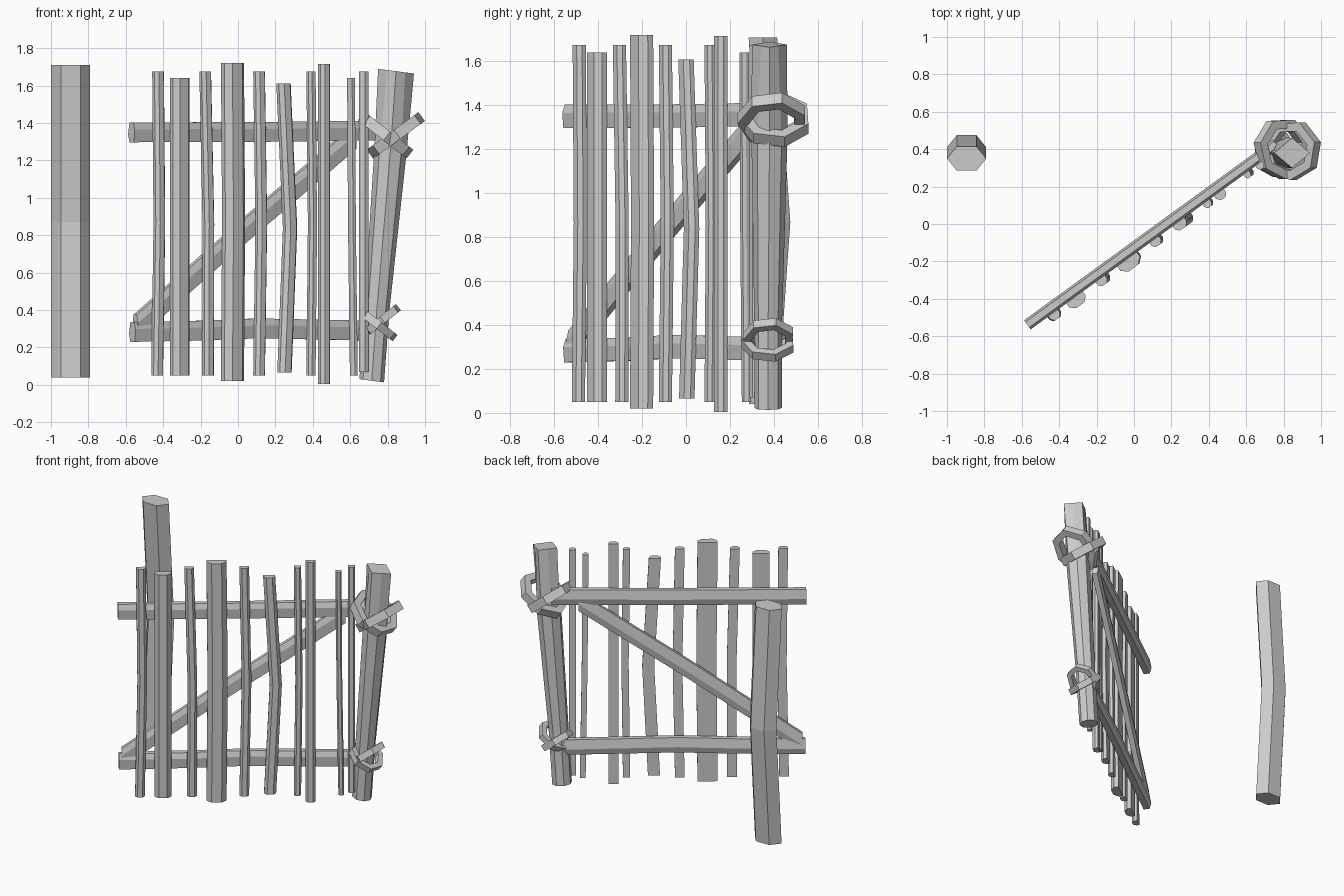
import bpy, bmesh, math
from mathutils import Vector, Matrix

if "Cube" in bpy.data.objects:
    bpy.data.objects.remove(bpy.data.objects["Cube"])

A = math.radians(36)                                  # gate swings open by this angle
D = Vector((math.cos(A), math.sin(A), 0))             # along the gate
N = Vector((math.sin(A), -math.cos(A), 0))            # towards the gate's front
X, Y, Z = Vector((1, 0, 0)), Vector((0, 1, 0)), Vector((0, 0, 1))
BASE = Vector((0, -0.125, 0))                         # gate centre line at x = 0


def loft(name, rings, closed=False):
    """Skin equal-length rings of points into a flat-shaded solid."""
    bm = bmesh.new()
    rows = [[bm.verts.new(p) for p in r] for r in rings]
    n = len(rows[0])
    pairs = list(zip(rows, rows[1:]))
    if closed:
        pairs.append((rows[-1], rows[0]))
    else:
        bm.faces.new(rows[0])
        bm.faces.new(rows[-1])
    for a, b in pairs:
        for i in range(n):
            j = (i + 1) % n
            bm.faces.new((a[i], a[j], b[j], b[i]))
    bmesh.ops.recalc_face_normals(bm, faces=bm.faces)
    me = bpy.data.meshes.new(name)
    bm.to_mesh(me)
    bm.free()
    ob = bpy.data.objects.new(name, me)
    bpy.context.collection.objects.link(ob)
    return ob


def ring(c, u, v, section):
    return [c + u * a + v * b for a, b in section]


def ngon(n, ru, rv, start=0.0):
    return [(ru * math.cos(start + math.tau * i / n), rv * math.sin(start + math.tau * i / n))
            for i in range(n)]


def gate_point(x, z):
    return BASE + D * (x / D.x) + Z * z


# Split-log section: flat sides, shallow ridge front and back
def beam(h, t):
    return [(h, t * 0.55), (h * 0.3, t), (-h, t * 0.8), (-h, -t * 0.6), (-h * 0.2, -t), (h, -t * 0.6)]


# Horizontal rails
for name, pts in (("top_rail", [(-0.57, 1.35), (0.1, 1.352), (0.76, 1.36)]),
                  ("bottom_rail", [(-0.565, 0.283), (-0.2, 0.29), (0.1, 0.302), (0.72, 0.29)])):
    loft(name, [ring(gate_point(x, z), Z, N, beam(0.053, 0.03)) for x, z in pts])

# Diagonal brace, with ends cut upright against the rails
loft("diagonal_brace", [ring(gate_point(x, z), Z, N, beam(0.065, 0.026))
                        for x, z in ((-0.55, 0.31), (0.05, 0.84), (0.62, 1.325))])

# Pickets: x, width, bottom z, top z, sideways shift at bottom / middle / top
pickets = [(-0.425, 0.06, 0.05, 1.675, 0.0, 0.012, 0.005),
           (-0.305, 0.105, 0.05, 1.64, 0.0, 0.0, 0.0),
           (-0.163, 0.06, 0.05, 1.675, 0.01, 0.012, -0.005),
           (-0.025, 0.125, 0.02, 1.72, 0.0, 0.006, 0.0),
           (0.12, 0.06, 0.05, 1.675, 0.0, 0.012, 0.0),
           (0.255, 0.075, 0.065, 1.61, 0.0, 0.03, -0.005),
           (0.398, 0.045, 0.05, 1.675, 0.0, 0.008, 0.0),
           (0.467, 0.062, 0.005, 1.715, 0.0, 0.0, 0.0),
           (0.617, 0.036, 0.05, 1.64, 0.01, 0.0, -0.005),
           (0.68, 0.044, 0.07, 1.675, 0.0, 0.0, 0.0)]
for k, (x, w, z0, z1, s0, s1, s2) in enumerate(pickets):
    h, d = w * 0.52, 0.02 + 0.3 * w
    sec = [(-h, 0.028), (h, 0.028), (h, 0.03 + d * 0.5), (h * 0.5, 0.03 + d),
           (-h * 0.5, 0.03 + d), (-h, 0.03 + d * 0.5)]
    path = ((z0, s0), ((z0 + z1) / 2, s1), (z1, s2))
    loft(f"picket_{k + 1}", [ring(gate_point(x - 0.03 + s, z), D, N, sec) for z, s in path])

# Free-standing latch post, bowed backwards
loft("latch_post", [ring(Vector((-0.895, y, z)), X, Y, ngon(6, 0.105, 0.075))
                    for y, z in ((0.352, 0.04), (0.41, 0.87), (0.35, 1.71))])

# Leaning hinge post: round-ish at the foot, square at the top
rings = []
for x, z, ru, rv, k in ((0.715, 0.022, 0.066, 0.062, 1), (0.742, 0.4, 0.067, 0.063, 1),
                        (0.815, 1.25, 0.086, 0.082, 0.95), (0.845, 1.677, 0.096, 0.08, 0.708)):
    sec = [(a * (k if i % 2 else 1), b * (k if i % 2 else 1))
           for i, (a, b) in enumerate(ngon(8, ru, rv))]
    rings.append(ring(Vector((x, 0.38 - 0.006 * (z < 0.5), z)), X - Z * 0.13, Y, sec))
loft("hinge_post", rings)


# Rope ties: tilted, crossing low-poly loops around the hinge post
def tie(name, centre, rx, ry, tube, tilt):
    m = Matrix.Translation(centre) @ Matrix.Rotation(math.radians(tilt), 4, 'Y')
    out = []
    for i in range(7):
        a = math.tau * (i + 0.3) / 7
        radial = Vector((math.cos(a), math.sin(a), 0))
        c = Vector((rx * radial.x, ry * radial.y, 0))
        out.append([m @ p for p in ring(c, radial, Z, ngon(4, tube, tube * 1.15, math.pi / 4))])
    loft(name, out, closed=True)


tie("upper_tie_a", (0.79, 0.405, 1.335), 0.145, 0.14, 0.036, 38)
tie("upper_tie_b", (0.845, 0.395, 1.335), 0.15, 0.135, 0.036, -36)
tie("lower_tie_a", (0.75, 0.375, 0.32), 0.1, 0.105, 0.026, 38)
tie("lower_tie_b", (0.768, 0.378, 0.345), 0.1, 0.1, 0.026, -38)
